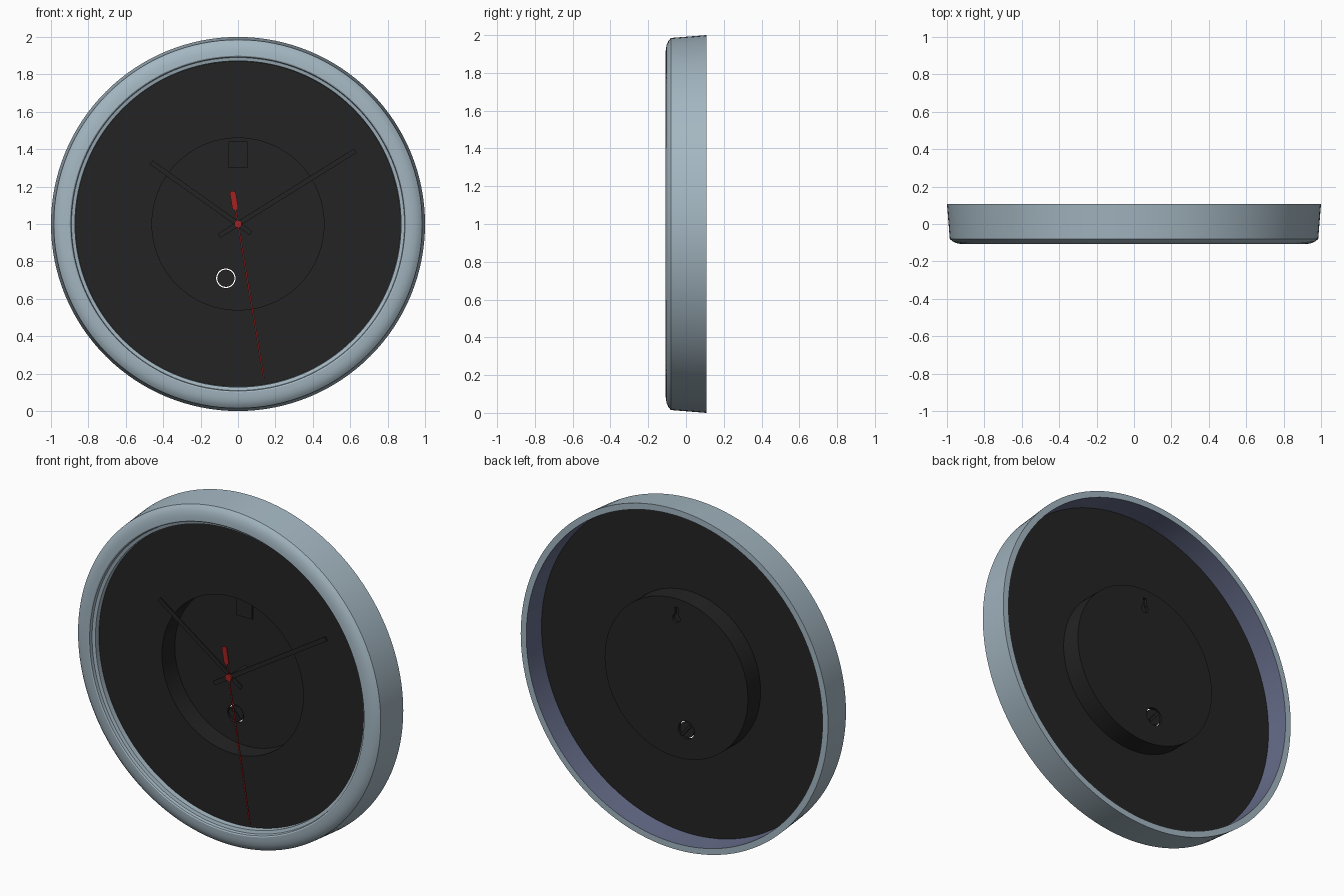
import bpy, bmesh
from math import radians, pi
from mathutils import Matrix, Vector

if "Cube" in bpy.data.objects:
    bpy.data.objects.remove(bpy.data.objects["Cube"], do_unlink=True)

CENTRE = Vector((0, 0, 1))


def material(name, colour):
    m = bpy.data.materials.new(name)
    m.use_nodes = True
    m.diffuse_color = (*colour, 1)
    m.node_tree.nodes["Principled BSDF"].inputs["Base Color"].default_value = (*colour, 1)
    return m


GREY = material("blue_grey_shell", (0.37, 0.47, 0.535))
BLUE = material("slate_blue_lining", (0.13, 0.15, 0.25))
BLACK = material("matt_black", (0.017, 0.017, 0.017))
RED = material("red", (0.36, 0.016, 0.016))


def finish(name, bm, mats):
    bmesh.ops.recalc_face_normals(bm, faces=bm.faces)
    mesh = bpy.data.meshes.new(name)
    bm.to_mesh(mesh)
    bm.free()
    ob = bpy.data.objects.new(name, mesh)
    bpy.context.collection.objects.link(ob)
    for m in mats:
        mesh.materials.append(m)
    return ob


def smooth(ob):
    bpy.ops.object.select_all(action="DESELECT")
    ob.select_set(True)
    bpy.context.view_layer.objects.active = ob
    bpy.ops.object.shade_smooth_by_angle(angle=radians(30))


def lathe(name, profile, mats, closed):
    """Spin a (radius, depth) section about the clock's axis."""
    bm = bmesh.new()
    verts = [bm.verts.new((r, y, 0)) for r, y in profile]
    pairs = list(zip(verts, verts[1:]))
    if closed:
        pairs.append((verts[-1], verts[0]))
    edges = [bm.edges.new(p) for p in pairs]
    bmesh.ops.spin(bm, geom=verts + edges, cent=(0, 0, 0), axis=(0, 1, 0),
                   angle=2 * pi, steps=128, use_merge=True)
    bmesh.ops.remove_doubles(bm, verts=bm.verts, dist=1e-5)
    bmesh.ops.translate(bm, verts=bm.verts, vec=CENTRE)
    return finish(name, bm, mats)


def add_disc(bm, x, z, radius, front, back, segments=32):
    """Cylinder along y between two depths."""
    place = Matrix.Translation((x, (front + back) / 2, z)) @ Matrix.Rotation(pi / 2, 4, "X")
    bmesh.ops.create_cone(bm, cap_ends=True, segments=segments, radius1=radius,
                          radius2=radius, depth=back - front, matrix=place)


def add_bar(bm, pivot, angle, start, end, width, front, back):
    """Flat bar running from start to end along an angle in the dial plane."""
    place = (Matrix.Translation(pivot) @ Matrix.Rotation(-radians(angle), 4, "Y")
             @ Matrix.Translation(((start + end) / 2, (front + back) / 2, 0))
             @ Matrix.Diagonal((end - start, back - front, width, 1)))
    bmesh.ops.create_cube(bm, size=1, matrix=place)


def cut(ob, bm):
    cutter = finish("cutter", bm, [BLACK])
    cutter.hide_render = True
    mod = ob.modifiers.new("cut", "BOOLEAN")
    mod.operation, mod.solver, mod.object = "DIFFERENCE", "EXACT", cutter
    bpy.context.view_layer.objects.active = ob
    bpy.ops.object.modifier_apply(modifier=mod.name)
    bpy.data.objects.remove(cutter, do_unlink=True)


# Outer shell: stepped lip, rounded front, slightly flared side
shell = lathe("shell", [(0.87, -0.049), (0.872, -0.08), (0.89, -0.085), (0.893, -0.104),
                        (0.9, -0.108), (0.925, -0.107), (0.95, -0.102), (0.97, -0.093),
                        (0.985, -0.08), (1.0, 0.108), (0.964, 0.108), (0.96, -0.049)],
              [GREY, BLUE], True)
for face in shell.data.polygons:
    out = face.center - CENTRE
    out.y = 0
    if out.length > 0.94 and face.normal.dot(out.normalized()) < -0.9:
        face.material_index = 1
smooth(shell)

# Dial: thin sheet with a deep round well that forms a boss at the back
dial = lathe("dial", [(0, 0.07), (0.46, 0.07), (0.46, -0.05), (0.96, -0.05),
                      (0.96, -0.028), (0.466, -0.028), (0.466, 0.09), (0, 0.09)],
             [BLACK], False)
KNOB = Vector((-0.065, 0, 0.71))
bm = bmesh.new()
add_disc(bm, KNOB.x, KNOB.z, 0.052, 0.0, 0.15)
cut(dial, bm)

# Keyhole for hanging: round hole with a narrow slot above
for hole in ("round", "slot"):
    bm = bmesh.new()
    if hole == "round":
        add_disc(bm, 0, 1.35, 0.024, 0.074, 0.15)
    else:
        add_bar(bm, (0, 0, 1.35), 90, 0, 0.065, 0.02, 0.074, 0.15)
    cut(dial, bm)
smooth(dial)

# Pocket cover in front of the keyhole
bm = bmesh.new()
add_bar(bm, (0, 0, 1.3), 90, 0, 0.14, 0.1, 0.058, 0.071)
finish("keyhole_pocket", bm, [BLACK])

# Setting knob: recessed disc with a diagonal grip
bm = bmesh.new()
add_disc(bm, KNOB.x, KNOB.z, 0.046, 0.076, 0.084)
add_bar(bm, KNOB, 130, -0.045, 0.045, 0.016, 0.068, 0.092)
smooth(finish("setting_knob", bm, [BLACK]))

# Spindle
bm = bmesh.new()
add_disc(bm, 0, 1, 0.012, -0.085, 0.075, 24)
smooth(finish("spindle", bm, [BLACK]))

# Hour and minute hands
for name, angle, tail, length, front in (("hour_hand", 144.6, 0.085, 0.57, -0.07),
                                         ("minute_hand", 32, 0.12, 0.74, -0.079)):
    bm = bmesh.new()
    add_bar(bm, CENTRE, angle, -tail, length, 0.026, front, front + 0.006)
    finish(name, bm, [BLACK])

# Second hand: thin needle, centre cap and rounded counterweight
NEEDLE = -80.5
bm = bmesh.new()
add_bar(bm, CENTRE, NEEDLE, -0.1, 0.84, 0.008, -0.088, -0.083)
finish("second_hand", bm, [RED])
bm = bmesh.new()
add_disc(bm, 0, 1, 0.02, -0.092, -0.081)
smooth(finish("centre_cap", bm, [RED]))
bm = bmesh.new()
add_bar(bm, CENTRE, NEEDLE, -0.163, -0.09, 0.032, -0.089, -0.082)
along = Matrix.Rotation(-radians(NEEDLE), 3, "Y") @ Vector((1, 0, 0))
for reach in (-0.163, -0.09):
    end = CENTRE + along * reach
    add_disc(bm, end.x, end.z, 0.016, -0.0888, -0.0822, 24)
smooth(finish("second_hand_counterweight", bm, [RED]))
